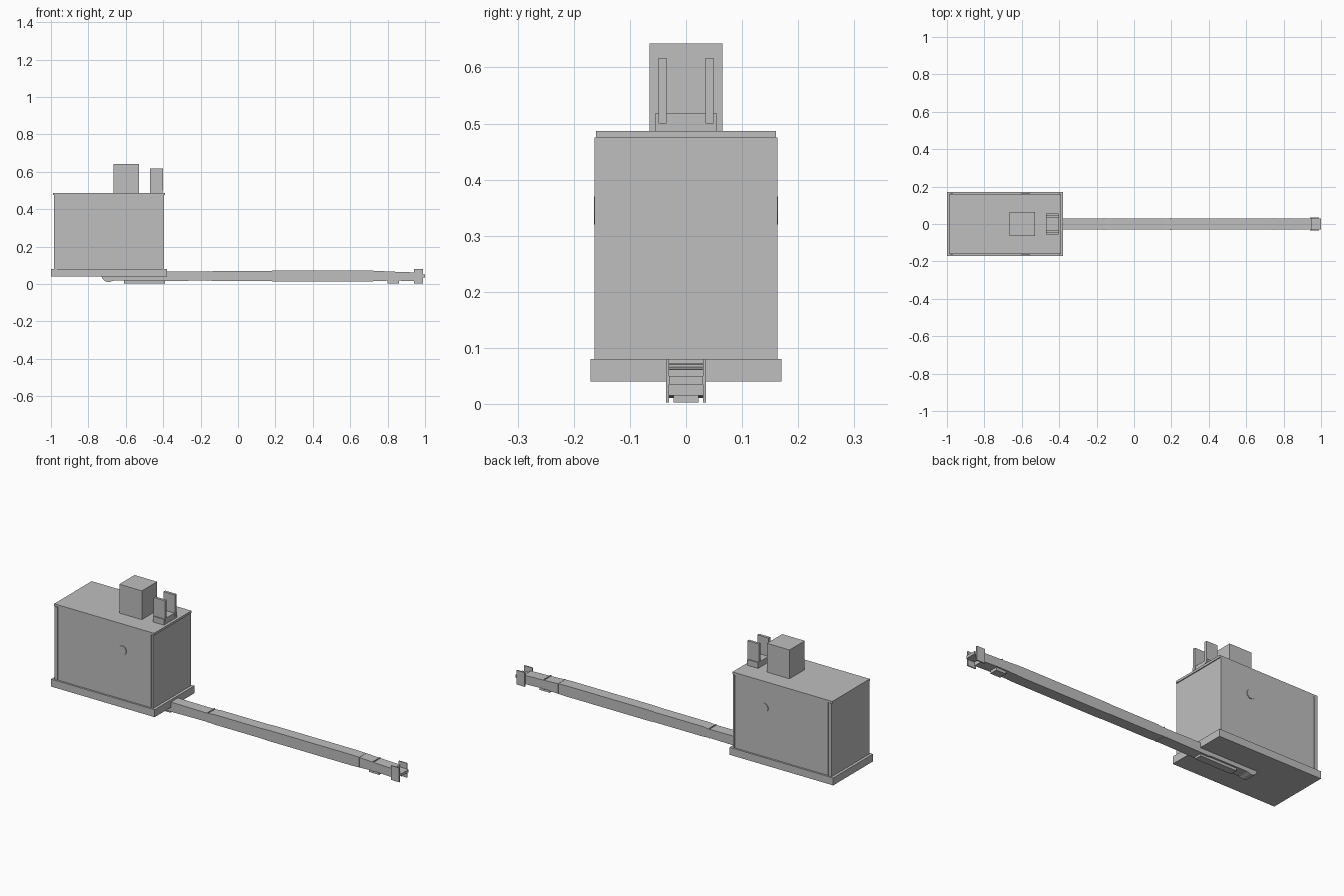
import bpy, bmesh, math

mat = bpy.data.materials.new("plain_grey")
mat.diffuse_color = (0.52, 0.52, 0.52, 1)


def finish(name, bm):
    bmesh.ops.recalc_face_normals(bm, faces=bm.faces[:])
    me = bpy.data.meshes.new(name)
    bm.to_mesh(me)
    bm.free()
    me.materials.append(mat)
    ob = bpy.data.objects.new(name, me)
    bpy.context.collection.objects.link(ob)
    return ob


def box(name, x0, x1, y0, y1, z0, z1):
    bm = bmesh.new()
    bmesh.ops.create_cube(bm, size=1)
    for v in bm.verts:
        v.co = ((x0 + x1) / 2 + v.co.x * (x1 - x0),
                (y0 + y1) / 2 + v.co.y * (y1 - y0),
                (z0 + z1) / 2 + v.co.z * (z1 - z0))
    return finish(name, bm)


def extrude_profile(name, points, y0, y1):
    """Extrude a closed x-z outline along y."""
    bm = bmesh.new()
    face = bm.faces.new([bm.verts.new((x, y0, z)) for x, z in points])
    ext = bmesh.ops.extrude_face_region(bm, geom=[face])
    moved = [g for g in ext["geom"] if isinstance(g, bmesh.types.BMVert)]
    bmesh.ops.translate(bm, verts=moved, vec=(0, y1 - y0, 0))
    return finish(name, bm)


# Cabinet
box("base_plinth", -1.0, -0.38, -0.17, 0.17, 0.04, 0.08)
box("cabinet_core", -0.985, -0.395, -0.157, 0.157, 0.08, 0.475)
box("cabinet_lid", -0.988, -0.39, -0.16, 0.16, 0.475, 0.487)

# Matching side panels, corner posts and round plates
for s, side in ((-1, "front"), (1, "back")):
    def sided(name, x0, x1, ya, yb, z0, z1):
        box(name, x0, x1, min(s * ya, s * yb), max(s * ya, s * yb), z0, z1)
    sided(side + "_panel", -0.963, -0.408, 0.156, 0.160, 0.08, 0.475)
    for x0, x1 in ((-0.985, -0.967), (-0.404, -0.395)):
        sided(side + "_corner_post", x0, x1, 0.156, 0.163, 0.08, 0.475)
    disc = [(-0.58 + 0.025 * math.cos(a * math.tau / 24),
             0.345 + 0.025 * math.sin(a * math.tau / 24)) for a in range(24)]
    extrude_profile(side + "_round_plate", disc, s * 0.158, s * 0.164)
    # Fork prongs on the roof
    sided(side + "_roof_prong", -0.47, -0.402, 0.035, 0.049, 0.50, 0.617)
    # Cheek plates at the arm tip
    sided(side + "_tip_cheek", 0.94, 0.99, 0.030, 0.036, 0.003, 0.08)

# Roof fittings
box("roof_block", -0.665, -0.53, -0.065, 0.065, 0.487, 0.643)
box("roof_fork_base", -0.47, -0.405, -0.055, 0.055, 0.487, 0.518)

# Arm, waisted slightly at each joint
arm = [(-0.44, 0.015), (-0.38, 0.016), (-0.16, 0.019), (-0.12, 0.016),
       (0.16, 0.016), (0.2, 0.014), (0.7, 0.014), (0.75, 0.016),
       (0.83, 0.019), (0.95, 0.015), (0.95, 0.062), (0.83, 0.066),
       (0.75, 0.070), (0.7, 0.072), (0.2, 0.072), (0.16, 0.070),
       (-0.12, 0.070), (-0.16, 0.066), (-0.38, 0.068), (-0.44, 0.068)]
extrude_profile("arm", arm, -0.03, 0.03)
for x in (-0.16, 0.195, 0.745, 0.83):
    box("arm_joint_band", x - 0.002, x + 0.002, -0.031, 0.031, 0.016, 0.071)

# Underside rail with a curled tail
box("underside_strip", -0.66, -0.40, -0.03, 0.03, 0.018, 0.042)
box("underside_rail", -0.61, -0.39, -0.02, 0.02, 0.004, 0.02)
tail = [(-0.64, 0.042), (-0.73, 0.042), (-0.725, 0.03), (-0.715, 0.018),
        (-0.70, 0.011), (-0.685, 0.011), (-0.67, 0.017), (-0.64, 0.022)]
extrude_profile("curled_tail", tail, -0.03, 0.03)

# Arm tip fittings
box("tip_foot", 0.80, 0.86, -0.022, 0.022, 0.003, 0.02)
box("tip_crossbar", 0.94, 1.0, -0.03, 0.03, 0.035, 0.05)
